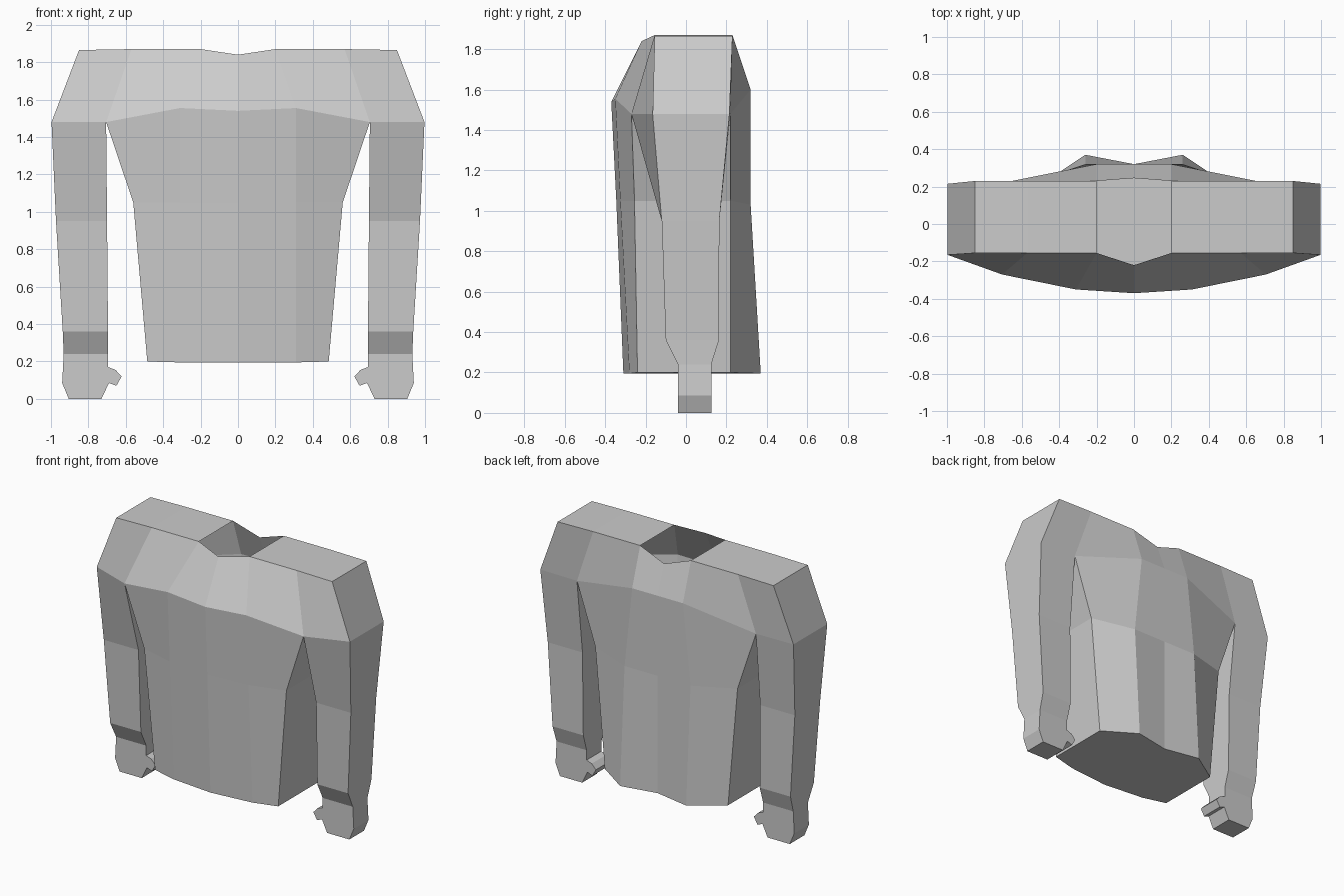
import bpy, bmesh

if "Cube" in bpy.data.objects:
    bpy.data.objects.remove(bpy.data.objects["Cube"])


def finish(name, bm):
    """Weld seams, orient faces and add a flat-shaded object."""
    bmesh.ops.remove_doubles(bm, verts=bm.verts, dist=0.0005)
    bmesh.ops.recalc_face_normals(bm, faces=bm.faces)
    mesh = bpy.data.meshes.new(name)
    bm.to_mesh(mesh)
    bm.free()
    obj = bpy.data.objects.new(name, mesh)
    bpy.context.collection.objects.link(obj)
    return obj


def face(bm, points, side):
    bm.faces.new([bm.verts.new((side * x, y, z)) for x, y, z in points])


def strip(bm, a, b, side):
    """Quads between two rows of equal length."""
    for i in range(len(a) - 1):
        face(bm, (a[i], a[i + 1], b[i + 1], b[i]), side)


# Half rows, from centre line outwards
front_top = [(0, -.22, 1.84), (.2, -.155, 1.87), (.57, -.155, 1.87), (.85, -.155, 1.865)]
front_chest = [(0, -.37, 1.54), (.31, -.35, 1.555), (.705, -.27, 1.48), (.997, -.165, 1.48)]
front_waist = [(0, -.345, 1.05), (.31, -.325, 1.05), (.56, -.255, 1.05)]
front_hem = [(0, -.31, .195), (.31, -.28, .195), (.485, -.24, .2)]
back_top = [(0, .245, 1.8), (.2, .23, 1.87), (.57, .23, 1.87), (.85, .23, 1.865)]
back_upper = [(0, .32, 1.6), (.2, .32, 1.6), (.705, .22, 1.48), (.997, .215, 1.48)]
back_waist = [(0, .32, 1.03), (.26, .32, 1.03), (.56, .22, 1.05)]
back_hem = [(0, .32, .195), (.26, .37, .195), (.485, .22, .2)]

# Torso with shoulders, open at the neck and armholes
bm = bmesh.new()
for side in (-1, 1):
    for top, chest, waist, hem in ((front_top, front_chest, front_waist, front_hem),
                                   (back_top, back_upper, back_waist, back_hem)):
        strip(bm, top, chest, side)
        strip(bm, chest[:3], waist, side)
        strip(bm, waist, hem, side)
    strip(bm, front_top[1:], back_top[1:], side)
    strip(bm, [front_top[3], front_chest[3]], [back_top[3], back_upper[3]], side)
    strip(bm, [front_chest[2], front_waist[2], front_hem[2]],
          [back_upper[2], back_waist[2], back_hem[2]], side)
    strip(bm, front_hem, back_hem, side)
finish("torso", bm)

# Sleeves: rings of inner x, outer x, front y, back y, height
sleeve_rings = [(.7, .973, -.12, .165, .95), (.695, .937, -.1, .163, .36),
                (.695, .932, -.04, .125, .24)]
for label, side in (("left", 1), ("right", -1)):
    rings = [[front_chest[2], front_chest[3], back_upper[3], back_upper[2]]]
    rings += [[(i, f, z), (o, f, z), (o, b, z), (i, b, z)] for i, o, f, b, z in sleeve_rings]
    bm = bmesh.new()
    for upper, lower in zip(rings, rings[1:]):
        strip(bm, upper + upper[:1], lower + lower[:1], side)
    finish(label + "_sleeve", bm)

# Mitten hands: outline with thumb, extruded front to back
hand = [(.932, .24), (.695, .24), (.695, .17), (.655, .155), (.622, .12),
        (.65, .07), (.69, .085), (.73, 0), (.905, 0), (.94, .085)]
for label, side in (("left", 1), ("right", -1)):
    front = [(x, -.04, z) for x, z in hand]
    back = [(x, .125, z) for x, z in hand]
    bm = bmesh.new()
    face(bm, front, side)
    face(bm, back, side)
    strip(bm, front + front[:1], back + back[:1], side)
    finish(label + "_hand", bm)
